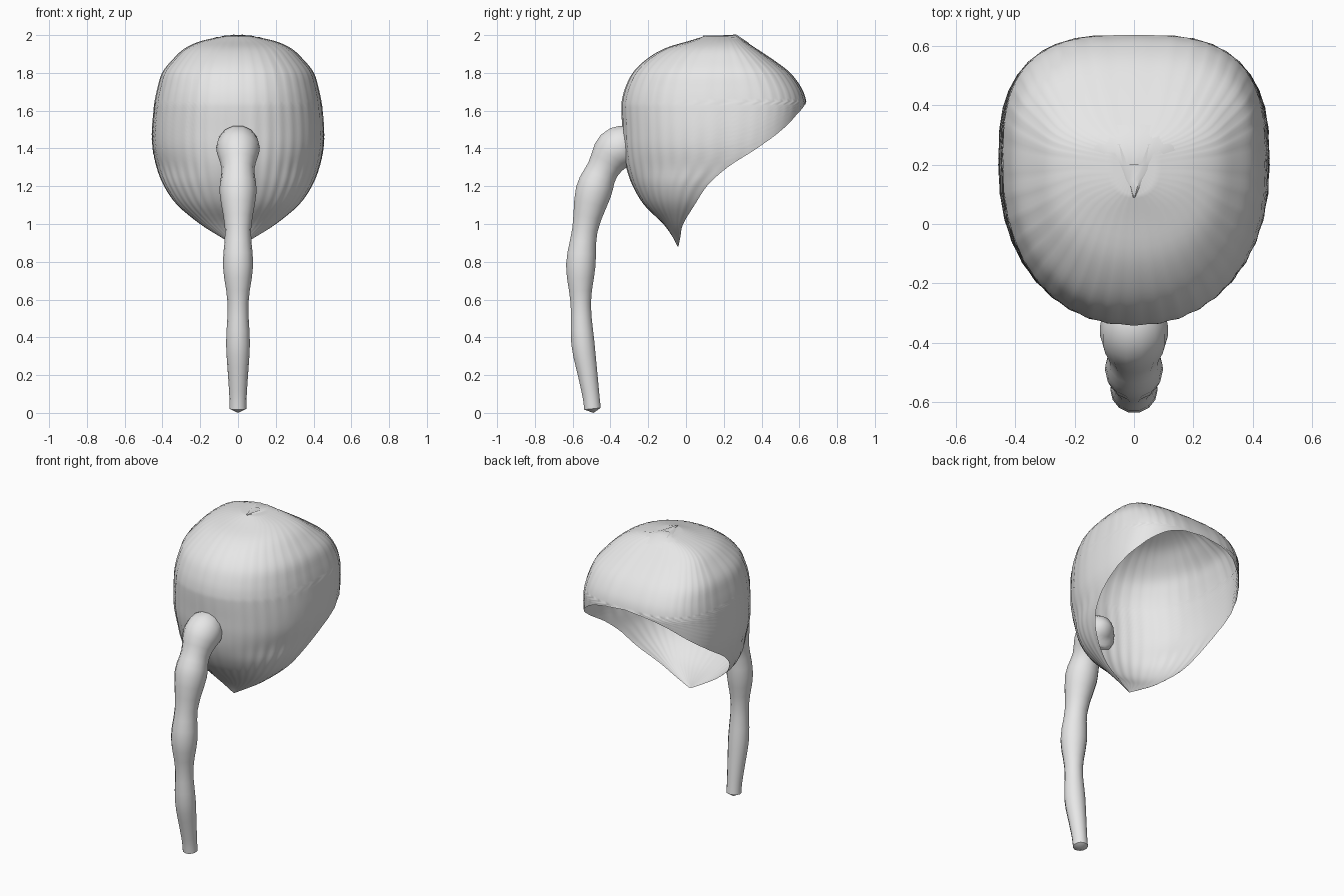
import bpy, bmesh, math
from mathutils import Vector

cube = bpy.data.objects.get("Cube")
if cube:
    bpy.data.objects.remove(cube)

grey = bpy.data.materials.new("light_grey")
grey.use_nodes = True
color = (0.8, 0.8, 0.8, 1)
grey.diffuse_color = color
grey.node_tree.nodes["Principled BSDF"].inputs["Base Color"].default_value = color


def smooth_path(knots, steps):
    """Catmull-Rom interpolation through a list of tuples."""
    pts = [Vector(k) for k in knots]
    out = []
    for i in range(len(pts) - 1):
        a, b, c, d = pts[max(i - 1, 0)], pts[i], pts[i + 1], pts[min(i + 2, len(pts) - 1)]
        for s in range(steps):
            t = s / steps
            out.append(b + (c - a) * (t / 2) + (a * 2 - b * 5 + c * 4 - d) * (t * t / 2)
                       + (b * 3 - a - c * 3 + d) * (t ** 3 / 2))
    return out + [pts[-1]]


def loft(bm, rows, closed):
    """Skin successive rows of points with quads."""
    grid = [[bm.verts.new(p) for p in row] for row in rows]
    n = len(grid[0])
    for upper, lower in zip(grid, grid[1:]):
        for i in range(n if closed else n - 1):
            j = (i + 1) % n
            bm.faces.new((upper[i], lower[i], lower[j], upper[j]))
    return grid


def finish(name, bm):
    bmesh.ops.remove_doubles(bm, verts=bm.verts, dist=0.0005)
    bmesh.ops.recalc_face_normals(bm, faces=bm.faces)
    mesh = bpy.data.meshes.new(name)
    bm.to_mesh(mesh)
    bm.free()
    mesh.materials.append(grey)
    obj = bpy.data.objects.new(name, mesh)
    bpy.context.collection.objects.link(obj)
    bpy.ops.object.select_all(action="DESELECT")
    obj.select_set(True)
    bpy.context.view_layer.objects.active = obj
    bpy.ops.object.shade_smooth_by_angle(angle=math.radians(50))
    return obj


# Hood sections: height, front y, widest y, back y, half width, rim y
sections = [
    (1.995, .10, .19, .27, .07, .27), (1.97, .02, .2, .31, .19, .31),
    (1.93, -.11, .2, .37, .28, .37), (1.87, -.21, .2, .46, .345, .46),
    (1.8, -.28, .2, .55, .40, .55), (1.72, -.32, .2, .61, .425, .61),
    (1.65, -.338, .2, .635, .44, .635), (1.6, -.34, .2, .635, .447, .605),
    (1.5, -.335, .2, .62, .455, .51), (1.4, -.33, .2, .6, .452, .375),
    (1.3, -.315, .2, .55, .43, .22), (1.2, -.28, .11, .4, .39, .11),
    (1.1, -.22, .045, .3, .32, .045), (1, -.12, -.015, .2, .2, -.015),
    (.93, -.07, -.03, .1, .09, -.03), (.88, -.045, -.04, 0, .004, -.04),
]
COLUMNS = 128


def hood_row(section):
    z, front, mid, back, width, rim = section
    # The row stops where it meets the slanted rim
    reach = min(max((rim - mid) / (back - mid), 0), 1)
    limit = math.pi if reach > .999 else math.pi / 2 + math.asin(reach ** 1.5)
    pleat = .004 + .012 * max(z - 1.7, 0)
    row = []
    for i in range(COLUMNS + 1):
        a = limit * (2 * i / COLUMNS - 1)
        s, c = math.sin(a), math.cos(a)
        power = 2 / 2.2 if c > 0 else 2 / 3
        x = math.copysign(abs(s) ** power, s) * width
        depth = mid - front if c > 0 else back - mid
        y = -math.copysign(abs(c) ** power, c) * depth
        ripple = 1 + pleat * math.cos(40 * a)
        row.append((x * ripple, mid + y * ripple, z))
    return row


bm = bmesh.new()
grid = loft(bm, [hood_row(s) for s in smooth_path(sections, 4)], False)
crown = bm.verts.new((0, .19, 1.985))
for a, b in zip(grid[0], grid[0][1:]):
    bm.faces.new((crown, a, b))
finish("hood", bm)

# Gathered cloth on the crown: a wide tucked flap and a pointed fold
bm = bmesh.new()
flap = []
for lift, y, span in ((1.998, .2, .07), (2, .268, .14), (1.955, .335, .2)):
    flap.append([(span * t / 6, y - .02 * (t / 6) ** 2,
                  lift - .02 * (t / 6) ** 2 + .003 * (t % 2)) for t in range(-6, 7)])
loft(bm, flap, False)
finish("gathered_flap", bm)

bm = bmesh.new()
loft(bm, [[(-w, y, 1.985), (-w / 2, y, 1.998), (0, y, 1.99), (w / 2, y, 1.998), (w, y, 1.985)]
          for y, w in ((.09, .005), (.15, .035), (.21, .07), (.268, .1))], False)
finish("pointed_fold", bm)

# Trunk: centre y, centre z, radius
spine = [
    (-.495, .022, .045), (-.503, .09, .046), (-.52, .2, .053), (-.546, .37, .063),
    (-.557, .58, .055), (-.557, .78, .08), (-.535, .97, .069), (-.49, 1.17, .098),
    (-.44, 1.29, .087), (-.375, 1.39, .115), (-.3, 1.42, .1), (-.25, 1.41, .03),
]
path = smooth_path(spine, 3)
SIDES = 14
rings = []
for i, (y, z, r) in enumerate(path):
    ahead, behind = path[min(i + 1, len(path) - 1)], path[max(i - 1, 0)]
    along = Vector((0, ahead[0] - behind[0], ahead[1] - behind[1])).normalized()
    across = Vector((1, 0, 0))
    up = along.cross(across)
    rings.append([Vector((0, y, z)) + r * (across * math.cos(t) + up * math.sin(t))
                  for t in (2 * math.pi * k / SIDES for k in range(SIDES))])
bm = bmesh.new()
grid = loft(bm, rings, True)
bm.faces.new(grid[-1])
tip = bm.verts.new((0, -.49, 0))
for k in range(SIDES):
    bm.faces.new((tip, grid[0][k], grid[0][(k + 1) % SIDES]))
finish("trunk", bm)
